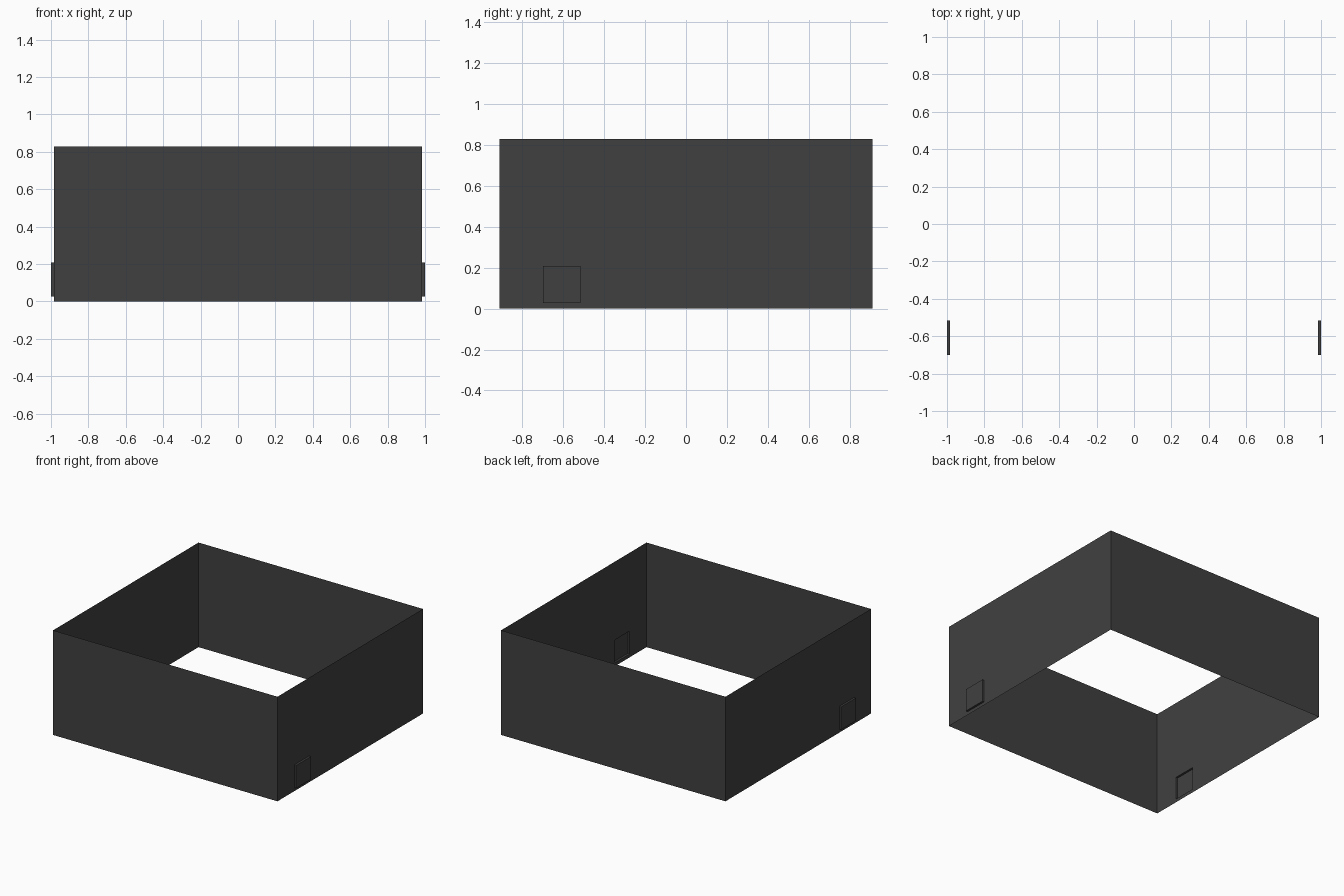
import bpy, bmesh
from mathutils import Vector

if "Cube" in bpy.data.objects:
    bpy.data.objects.remove(bpy.data.objects["Cube"])

HX, HY, H = 0.984, 0.911, 0.829       # wall half sizes and height
Y0, Y1, Z0, Z1 = -0.70, -0.515, 0.027, 0.208   # side panel limits

mat = bpy.data.materials.new("dark grey")
mat.diffuse_color = (0.051, 0.051, 0.051, 1)
mat.use_nodes = True
mat.node_tree.nodes["Principled BSDF"].inputs["Base Color"].default_value = mat.diffuse_color

bm = bmesh.new()

# open ring of four thin walls
bmesh.ops.create_cube(bm, size=1)
for v in bm.verts:
    v.co = Vector((v.co.x * 2 * HX, v.co.y * 2 * HY, (v.co.z + 0.5) * H))
caps = [f for f in bm.faces if abs(f.normal.z) > 0.5]
bmesh.ops.delete(bm, geom=caps, context='FACES_ONLY')

# cut the panel outline into the two side walls only
for co, no in (((0, Y0, 0), (0, 1, 0)), ((0, Y1, 0), (0, 1, 0)),
               ((0, 0, Z0), (0, 0, 1)), ((0, 0, Z1), (0, 0, 1))):
    sides = [f for f in bm.faces if abs(f.normal.x) > 0.5]
    geom = set(sides) | {e for f in sides for e in f.edges} | {v for f in sides for v in f.verts}
    bmesh.ops.bisect_plane(bm, geom=list(geom), plane_co=co, plane_no=no)
    bm.normal_update()

# push both panels outward, leaving a shallow pocket inside
panels = [f for f in bm.faces if abs(f.normal.x) > 0.5
          and Y0 < f.calc_center_median().y < Y1
          and Z0 < f.calc_center_median().z < Z1]
for f in panels:
    out = 1 if f.calc_center_median().x > 0 else -1
    new = bmesh.ops.extrude_discrete_faces(bm, faces=[f])["faces"][0]
    for v in new.verts:
        v.co.x = out * 1.0

mesh = bpy.data.meshes.new("wall_ring")
bm.to_mesh(mesh)
bm.free()
mesh.materials.append(mat)
bpy.context.collection.objects.link(bpy.data.objects.new("wall_ring", mesh))
